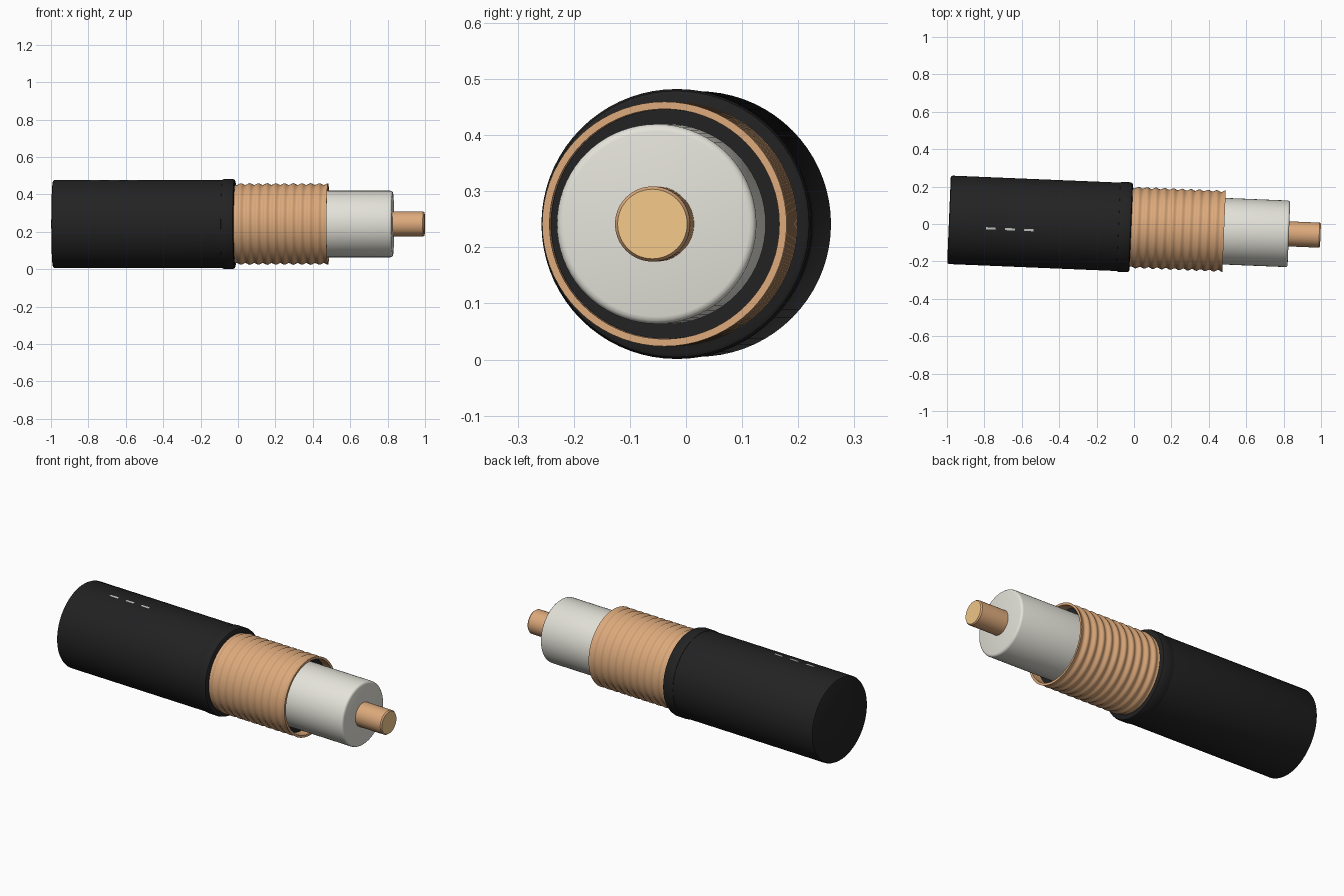
import bpy, bmesh, math
from mathutils import Matrix

if "Cube" in bpy.data.objects:
    bpy.data.objects.remove(bpy.data.objects["Cube"])

# Cable axis: lies along x, turned slightly in plan
PLACE = Matrix.Translation((0, -0.0185, 0.2415)) @ Matrix.Rotation(-math.atan(0.0415), 4, 'Z')
SEG = 72


def material(name, col):
    m = bpy.data.materials.new(name)
    m.diffuse_color = (*col, 1)
    m.use_nodes = True
    m.node_tree.nodes["Principled BSDF"].inputs["Base Color"].default_value = m.diffuse_color
    return m


BLACK = material("black_rubber", (0.016, 0.016, 0.017))
COPPER = material("copper", (0.72, 0.40, 0.20))
GOLD = material("cut_copper", (0.90, 0.58, 0.25))
WHITE = material("white_insulator", (0.78, 0.77, 0.70))
GREY = material("print_grey", (0.6, 0.6, 0.6))


def finish(name, bm, mats, angle=35):
    bmesh.ops.recalc_face_normals(bm, faces=bm.faces)
    me = bpy.data.meshes.new(name)
    bm.to_mesh(me)
    bm.free()
    ob = bpy.data.objects.new(name, me)
    bpy.context.collection.objects.link(ob)
    for m in mats:
        me.materials.append(m)
    ob.matrix_world = PLACE
    bpy.ops.object.select_all(action='DESELECT')
    ob.select_set(True)
    bpy.context.view_layer.objects.active = ob
    bpy.ops.object.shade_smooth_by_angle(angle=math.radians(angle))
    return ob


def lathe(name, profile, mats, closed=False, cap_mat=0, angle=35):
    """Revolve (x, radius) points about the x axis; closed joins last ring to first."""
    bm = bmesh.new()
    rings = [[bm.verts.new((x, r * math.sin(2 * math.pi * i / SEG), r * math.cos(2 * math.pi * i / SEG)))
              for i in range(SEG)] for x, r in profile]
    pairs = list(zip(rings, rings[1:]))
    if closed:
        pairs.append((rings[-1], rings[0]))
    for a, b in pairs:
        for i in range(SEG):
            j = (i + 1) % SEG
            bm.faces.new((a[i], a[j], b[j], b[i]))
    if not closed:
        bm.faces.new(rings[0])
        bm.faces.new(rings[-1]).material_index = cap_mat
    return finish(name, bm, mats, angle)


# Outer jacket and its raised end collar
lathe("outer_jacket", [(-0.99, 0.226), (-0.987, 0.233), (-0.98, 0.2365), (-0.08, 0.2365)], [BLACK])
lathe("jacket_collar", [(-0.085, 0.23), (-0.082, 0.238), (-0.075, 0.2405), (-0.028, 0.2405),
                        (-0.019, 0.237), (-0.015, 0.23)], [BLACK])

# Corrugated copper shield, open tube
RIBS, STEPS = 11, 8
x0, x1 = -0.03, 0.482
shield = []
for k in range(RIBS * STEPS + 1):
    t = k / (RIBS * STEPS)
    shield.append((x0 + (x1 - x0) * t, 0.2135 + 0.0045 * math.cos(2 * math.pi * RIBS * t)))
shield += [(x1, 0.205), (x0, 0.205)]
lathe("copper_shield", shield, [COPPER], closed=True, angle=50)

# Dark layer inside the shield
lathe("inner_tape", [(-0.03, 0.2045), (0.43, 0.2045)], [BLACK])

# White insulator with a softened end
lathe("insulator", [(0.42, 0.178), (0.816, 0.178), (0.822, 0.1765), (0.827, 0.172), (0.829, 0.165)], [WHITE])

# Centre conductor with a bright cut face
lathe("centre_conductor", [(0.82, 0.067), (0.991, 0.067), (0.998, 0.062)], [COPPER, GOLD], cap_mat=1)

# Three printed dashes along the top of the jacket
for n, x in enumerate((-0.765, -0.662, -0.562)):
    bm = bmesh.new()
    bmesh.ops.create_cube(bm, size=1, matrix=Matrix.Rotation(math.radians(9), 4, 'X')
                          @ Matrix.Translation((x, 0, 0.2365)) @ Matrix.Diagonal((0.052, 0.012, 0.002, 1)))
    finish(f"printed_dash_{n + 1}", bm, [GREY])
